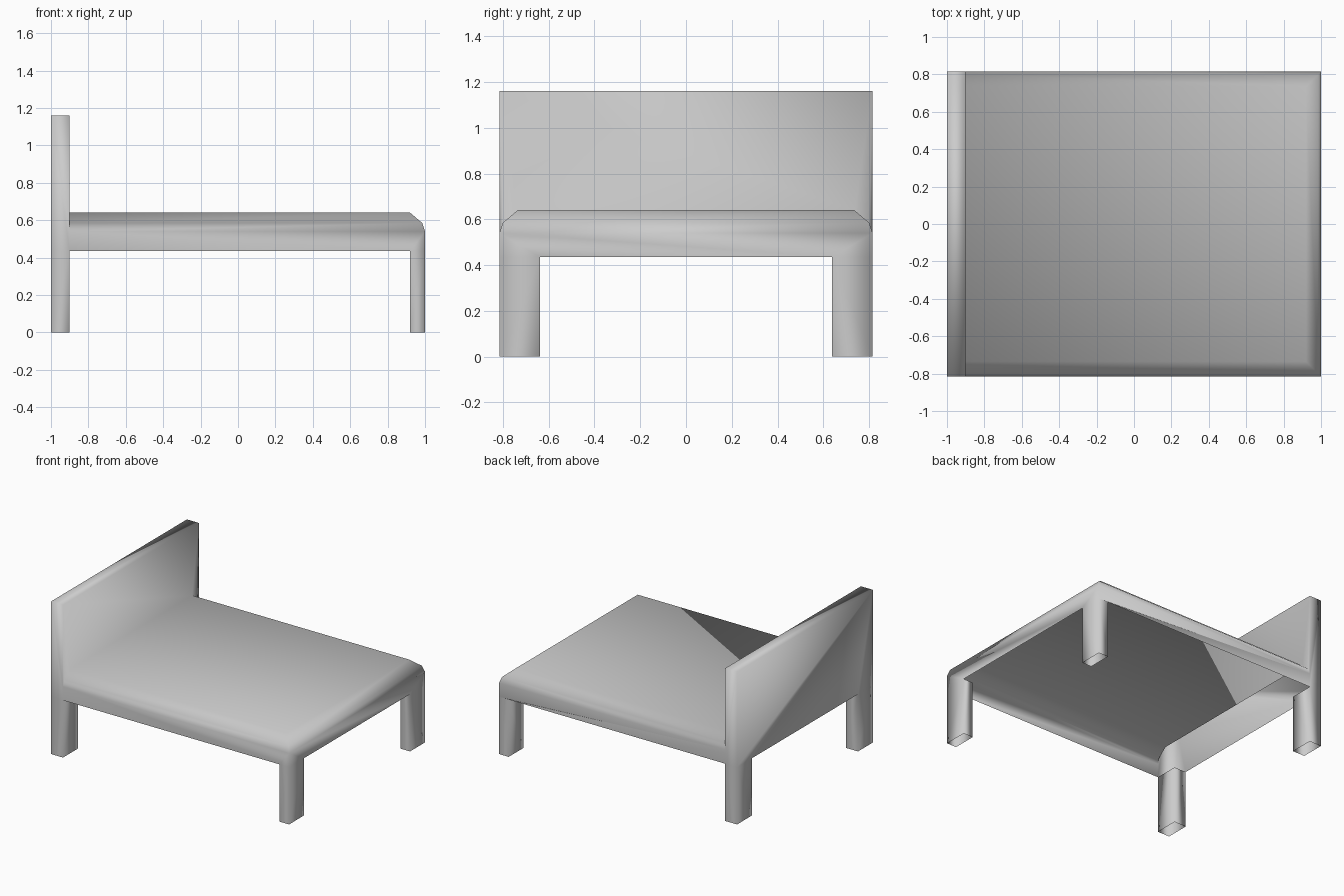
import bpy
import bmesh

cube = bpy.data.objects.get("Cube")
if cube:
    bpy.data.objects.remove(cube, do_unlink=True)

# Main dimensions
BACK, BOARD, FOOT, LEG_IN = -1.0, -0.9, 1.0, 0.92
SIDE, LEG_Y = 0.815, 0.637
RAIL, EDGE, TOP = 0.435, 0.54, 1.16
ROUND = [(0.0, EDGE), (0.015, 0.585), (0.08, 0.64)]  # inset and height of cover edge

bm = bmesh.new()


def face(*points):
    bm.faces.new([bm.verts.new(p) for p in points])


for s in (-1, 1):
    y, yl = s * SIDE, s * LEG_Y

    # Open-ended square legs
    for x0, x1 in ((BACK, BOARD), (LEG_IN, FOOT)):
        ring = [(x0, y), (x1, y), (x1, yl), (x0, yl)]
        for i in range(4):
            a, b = ring[i], ring[(i + 1) % 4]
            face((*a, 0), (*b, 0), (*b, RAIL), (*a, RAIL))

    # Side skirt
    face((BOARD, y, RAIL), (LEG_IN, y, RAIL), (FOOT, y, RAIL),
         (FOOT, y, EDGE), (BOARD, y, EDGE))

    # Rounded side of the cover
    for (i0, z0), (i1, z1) in zip(ROUND, ROUND[1:]):
        face((BOARD, s * (SIDE - i0), z0), (FOOT - i0, s * (SIDE - i0), z0),
             (FOOT - i1, s * (SIDE - i1), z1), (BOARD, s * (SIDE - i1), z1))

    # Headboard end
    face((BACK, y, RAIL), (BOARD, y, RAIL), (BOARD, y, EDGE),
         (BOARD, y, TOP), (BACK, y, TOP))

# Foot skirt
face((FOOT, -SIDE, RAIL), (FOOT, -LEG_Y, RAIL), (FOOT, LEG_Y, RAIL),
     (FOOT, SIDE, RAIL), (FOOT, SIDE, EDGE), (FOOT, -SIDE, EDGE))

# Rounded foot of the cover
for (i0, z0), (i1, z1) in zip(ROUND, ROUND[1:]):
    a, b = SIDE - i0, SIDE - i1
    face((FOOT - i0, -a, z0), (FOOT - i0, a, z0),
         (FOOT - i1, b, z1), (FOOT - i1, -b, z1))

# Flat top of the cover
inset, height = ROUND[-1]
w = SIDE - inset
face((BOARD, -w, height), (FOOT - inset, -w, height),
     (FOOT - inset, w, height), (BOARD, w, height))

# Headboard back, top and the front above the cover
face((BACK, -SIDE, RAIL), (BACK, -LEG_Y, RAIL), (BACK, LEG_Y, RAIL),
     (BACK, SIDE, RAIL), (BACK, SIDE, TOP), (BACK, -SIDE, TOP))
face((BACK, -SIDE, TOP), (BOARD, -SIDE, TOP), (BOARD, SIDE, TOP), (BACK, SIDE, TOP))
left = [(BOARD, SIDE - i, z) for i, z in ROUND]
right = [(x, -y, z) for x, y, z in reversed(left)]
face((BOARD, SIDE, TOP), *left, *right, (BOARD, -SIDE, TOP))

# Weld into one smooth shell
bmesh.ops.remove_doubles(bm, verts=bm.verts, dist=0.001)
bmesh.ops.recalc_face_normals(bm, faces=bm.faces)
for f in bm.faces:
    f.smooth = True

mesh = bpy.data.meshes.new("bed_shell")
bm.to_mesh(mesh)
bm.free()

grey = bpy.data.materials.new("light_grey")
grey.use_nodes = True
colour = (0.6, 0.6, 0.6, 1)
grey.diffuse_color = colour
for node in grey.node_tree.nodes:
    if node.type == 'BSDF_PRINCIPLED':
        node.inputs["Base Color"].default_value = colour
mesh.materials.append(grey)

bed = bpy.data.objects.new("bed_shell", mesh)
bpy.context.collection.objects.link(bed)
